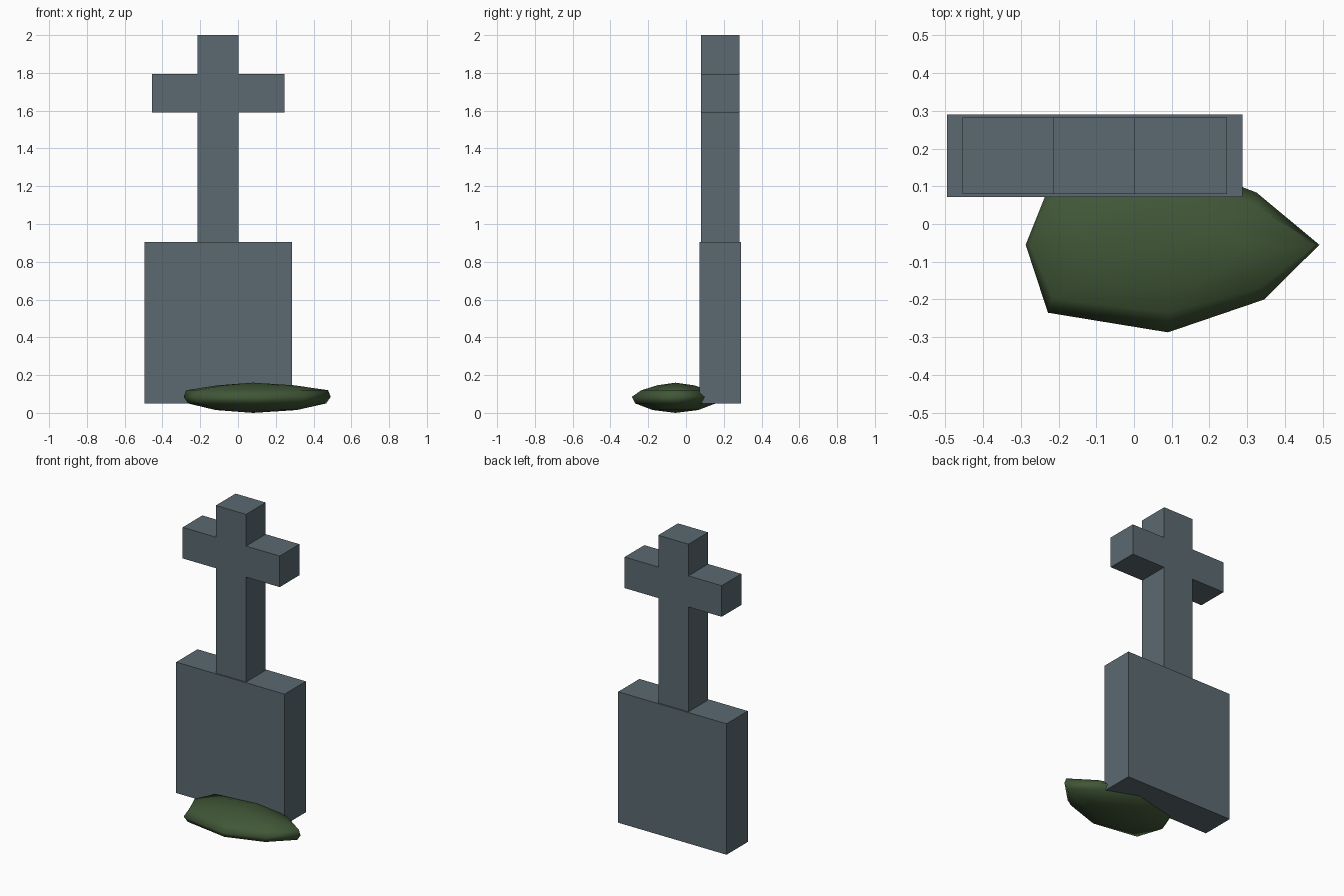
import bpy, bmesh

if "Cube" in bpy.data.objects:
    bpy.data.objects.remove(bpy.data.objects["Cube"])

def material(name, rgb):
    m = bpy.data.materials.new(name)
    m.diffuse_color = (*rgb, 1)
    m.use_nodes = True
    m.node_tree.nodes["Principled BSDF"].inputs["Base Color"].default_value = m.diffuse_color
    return m

STONE = material("slate_grey", (0.105, 0.142, 0.165))
GRASS = material("grass_green", (0.052, 0.095, 0.038))

def finish(name, bm, mat):
    bmesh.ops.recalc_face_normals(bm, faces=bm.faces[:])
    me = bpy.data.meshes.new(name)
    bm.to_mesh(me)
    bm.free()
    me.materials.append(mat)
    ob = bpy.data.objects.new(name, me)
    bpy.context.collection.objects.link(ob)
    return ob

def slab(name, outline, y0, y1, mat):
    """Extrude an x-z outline from y0 back to y1."""
    bm = bmesh.new()
    face = bm.faces.new([bm.verts.new((x, y0, z)) for x, z in outline])
    ext = bmesh.ops.extrude_face_region(bm, geom=[face])
    moved = [g for g in ext["geom"] if isinstance(g, bmesh.types.BMVert)]
    bmesh.ops.translate(bm, verts=moved, vec=(0, y1 - y0, 0))
    return finish(name, bm, mat)

# Headstone block
slab("headstone_block", [(-0.496, 0.05), (0.287, 0.05), (0.287, 0.905), (-0.496, 0.905)],
     0.071, 0.29, STONE)

# Cross on top of the block
L, R, AL, AR = -0.215, 0.003, -0.455, 0.246   # shaft sides, arm ends
B, A0, A1, T = 0.90, 1.59, 1.793, 2.0         # base, arm bottom, arm top, tip
slab("cross", [(L, B), (R, B), (R, A0), (AR, A0), (AR, A1), (R, A1),
               (R, T), (L, T), (L, A1), (AL, A1), (AL, A0), (L, A0)],
     0.079, 0.282, STONE)

# Grassy mound: rings of one uneven outline, closed by an apex at each end
CX, CY = 0.09, -0.055
OUTLINE = [(-0.287, -0.055), (-0.228, -0.235), (0.09, -0.287), (0.345, -0.2),
           (0.491, -0.055), (0.325, 0.083), (0.09, 0.175), (-0.225, 0.10)]
RINGS = [(0.015, 0.55, 0.52), (0.05, 0.94, 0.92), (0.085, 1.0, 1.0),
         (0.12, 0.965, 0.78), (0.146, 0.52, 0.42)]   # z, x scale, y scale
bm = bmesh.new()
rings = [[bm.verts.new((CX + (x - CX) * sx, CY + (y - CY) * sy, z)) for x, y in OUTLINE]
         for z, sx, sy in RINGS]
n = len(OUTLINE)
for low, high in zip(rings, rings[1:]):
    for i in range(n):
        j = (i + 1) % n
        bm.faces.new((low[i], low[j], high[j], high[i]))
for ring, z in ((rings[0], 0.0), (rings[-1], 0.16)):
    apex = bm.verts.new((CX - 0.01, CY, z))
    for i in range(n):
        bm.faces.new((ring[i], ring[(i + 1) % n], apex))
for f in bm.faces:
    f.smooth = True
finish("grass_mound", bm, GRASS)
